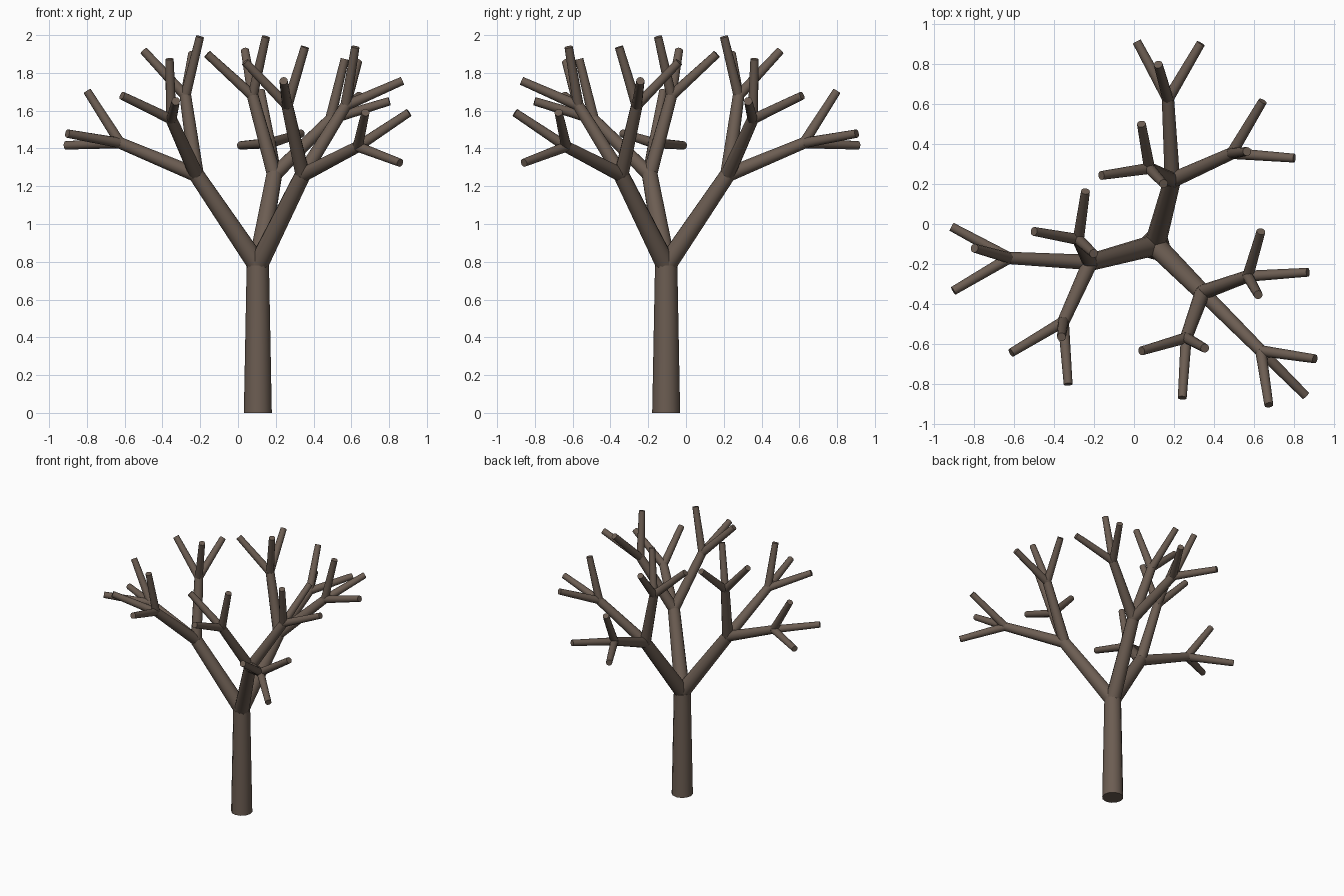
import bpy
from math import radians, sin, cos
from mathutils import Vector

if "Cube" in bpy.data.objects:
    bpy.data.objects.remove(bpy.data.objects["Cube"])

TILT = radians(35)        # angle between a branch and its parent
LENGTH, SHRINK = 0.78, 0.75
RADIUS, THIN, TAPER = 0.074, 0.72, 0.80
SIDES = 12
UP = Vector((0, 0, 1))

bark = bpy.data.materials.new("bark")
bark.diffuse_color = (0.15, 0.11, 0.085, 1)
bark.use_nodes = True
bark.node_tree.nodes["Principled BSDF"].inputs["Base Color"].default_value = bark.diffuse_color


def segment(name, start, d, level):
    """Tapered limb from start along d; returns its end point."""
    length = LENGTH * SHRINK ** level
    r = RADIUS * THIN ** level
    bpy.ops.mesh.primitive_cone_add(vertices=SIDES, radius1=r, radius2=r * TAPER,
                                    depth=length, location=start + d * length / 2,
                                    rotation=d.to_track_quat('Z', 'Y').to_euler())
    ob = bpy.context.object
    ob.name = name
    ob.data.materials.append(bark)
    bpy.ops.object.shade_smooth_by_angle(angle=radians(40))
    return start + d * length


def children(d, phase):
    """Three directions tilted off d, spread evenly around it."""
    side = d.cross(UP).normalized()
    over = side.cross(d).normalized()
    for k in range(3):
        a = radians(phase + 120 * k)
        yield d * cos(TILT) + (side * cos(a) + over * sin(a)) * sin(TILT)


# trunk
top = segment("trunk", Vector((0.105, -0.105, 0)), UP, 0)

# limbs: heading, spin of the boughs, spin of the twigs on each bough
limbs = [(75, 0, (83, 101, 102)),
         (195, 60, (79, 97, 78)),
         (315, 30, (4, 56, 30))]
for heading, spin, twig_spins in limbs:
    h = radians(heading)
    d1 = Vector((sin(TILT) * cos(h), sin(TILT) * sin(h), cos(TILT)))
    fork = segment("limb", top, d1, 1)
    for d2, twig_spin in zip(children(d1, spin), twig_spins):
        end = segment("bough", fork, d2, 2)
        for d3 in children(d2, twig_spin):
            segment("twig", end, d3, 3)
